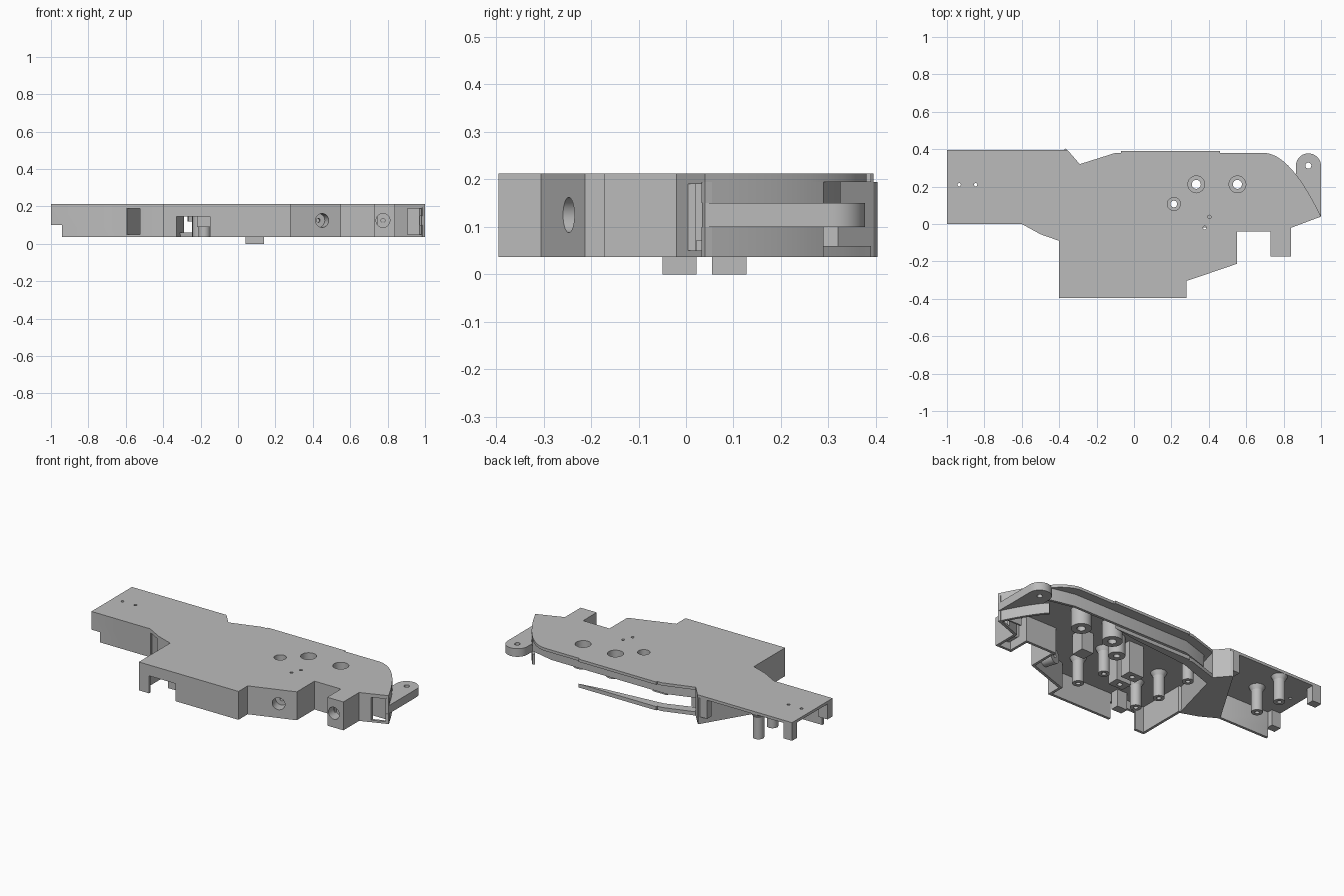
import bpy, bmesh, math
from mathutils import Vector, Matrix

cube = bpy.data.objects.get("Cube")
if cube:
    bpy.data.objects.remove(cube)

grey = bpy.data.materials.new("plain_grey")
grey.use_nodes = True
grey.diffuse_color = (0.5, 0.5, 0.5, 1)
grey.node_tree.nodes["Principled BSDF"].inputs["Base Color"].default_value = (0.5, 0.5, 0.5, 1)

BOTTOM, TOP = 0.037, 0.212
PLATE = 0.195          # underside of the top plate
WALL = 0.016
SLOT = (0.1, 0.15)     # open slot around the curved end


def finish(bm, name):
    bmesh.ops.recalc_face_normals(bm, faces=bm.faces)
    mesh = bpy.data.meshes.new(name)
    bm.to_mesh(mesh)
    bm.free()
    mesh.materials.append(grey)
    obj = bpy.data.objects.new(name, mesh)
    bpy.context.scene.collection.objects.link(obj)
    return obj


def prism(name, pts, z0, z1):
    bm = bmesh.new()
    face = bm.faces.new([bm.verts.new((x, y, z0)) for x, y in pts])
    ext = bmesh.ops.extrude_face_region(bm, geom=[face])
    verts = [g for g in ext["geom"] if isinstance(g, bmesh.types.BMVert)]
    bmesh.ops.translate(bm, verts=verts, vec=(0, 0, z1 - z0))
    return finish(bm, name)


def box(name, x0, x1, y0, y1, z0, z1):
    return prism(name, [(x0, y0), (x1, y0), (x1, y1), (x0, y1)], z0, z1)


def cylinder(name, centre, r, length, axis=(0, 0, 1), r2=None):
    bm = bmesh.new()
    rot = Vector(axis).to_track_quat("Z", "Y").to_matrix().to_4x4()
    bmesh.ops.create_cone(bm, cap_ends=True, segments=32, radius1=r, radius2=r2 or r,
                          depth=length, matrix=Matrix.Translation(centre) @ rot)
    return finish(bm, name)


def cut(obj, cutters):
    for c in cutters:
        mod = obj.modifiers.new("cut", "BOOLEAN")
        mod.operation, mod.solver, mod.object = "DIFFERENCE", "EXACT", c
    dg = bpy.context.evaluated_depsgraph_get()
    mesh = bpy.data.meshes.new_from_object(obj.evaluated_get(dg))
    obj.modifiers.clear()
    obj.data = mesh
    for c in cutters:
        bpy.data.objects.remove(c)
    return obj


def wall(name, pts, z0, z1, t=WALL):
    """Vertical wall along an open path, thickened to its left."""
    pts = [Vector(p) for p in pts]
    inner = []
    for i, p in enumerate(pts):
        dirs = []
        if i:
            dirs.append((p - pts[i - 1]).normalized())
        if i < len(pts) - 1:
            dirs.append((pts[i + 1] - p).normalized())
        norms = [Vector((-d.y, d.x)) for d in dirs]
        m = sum(norms, Vector((0, 0))).normalized()
        inner.append(p + m * t / max(m.dot(norms[0]), 0.3))
    return prism(name, pts + inner[::-1], z0, z1)


def tube(name, x, y, z0, z1, r, hole):
    post = cylinder(name, (x, y, (z0 + z1) / 2), r, z1 - z0)
    return cut(post, [cylinder("bore", (x, y, (z0 + z1) / 2), hole, z1 - z0 + 0.02)])


# Outline paths, running anticlockwise
front = [(-1, 0), (-.6, 0), (-.5, -.055), (-.4, -.09), (-.4, -.395), (.28, -.395), (.28, -.305),
         (.55, -.213), (.55, -.04), (.73, -.04), (.73, -.173), (.84, -.173), (.84, -.02), (1, .04)]
a, b, c = Vector((1, .04)), Vector((.84, .37)), Vector((.7, .38))
curve = [tuple(a * (1 - t) ** 2 + b * 2 * t * (1 - t) + c * t * t)
         for t in [i / 14 for i in range(15)]]
lip = [(.46, .38), (.46, .39), (-.07, .39), (-.07, .38), (-.1, .38), (-.29, .32)]
arm_back = [(-.355, .395), (-1, .395)]

# Top plate with counterbored and small holes
big_holes = [(.333, .212, .045, .024), (.553, .212, .045, .024), (.213, .107, .035, .018)]
small_holes = [(-.935, .21), (-.847, .21), (.403, .038), (.378, -.02)]
top_plate = prism("top_plate", front + curve[1:] + lip + arm_back, PLATE, TOP)
cut(top_plate, [cylinder("bore", (x, y, TOP), r, .1) for x, y, r, h in big_holes]
    + [cylinder("bore", (x, y, TOP), .009, .1) for x, y in small_holes])
for x, y, r, h in big_holes:
    tube("screw_sleeve", x, y, .15, PLATE, r + .012, r)
    tube("screw_seat", x, y, .08, .155, r + .012, h)

# Front wall with its openings
slant = Vector((.092, -.27, 0)).normalized()
front_wall = wall("front_wall", front, BOTTOM, PLATE)
cut(front_wall, [
    box("arm_end_cut", -1.1, -.94, -.1, .1, 0, .1),
    box("slant_window", -.595, -.525, -.1, .06, .05, .19),
    box("lower_notch", -.33, -.15, -.45, -.3, 0, .145),
    box("side_window", .905, .982, -.1, .1, .05, .19),
    cylinder("socket_hole", (.45, -.247, .125), .037, .1, slant),
    cylinder("corner_hole", (.775, -.173, .125), .037, .1, (0, 1, 0)),
])
# Recessed sockets behind the two round holes
for pos, axis in (((.45, -.247, .125), slant), ((.775, -.173, .125), Vector((0, -1, 0)))):
    mid = Vector(pos) - axis * .05
    ring = cylinder("socket", mid, .045, .07, axis)
    cut(ring, [cylinder("bore", mid + axis * .02, .037, .07, axis),
               cylinder("bore", mid, .011, .2, axis)])
box("notch_boss", -.22, -.15, -.37, -.32, .09, PLATE)
box("side_window_back", .86, .97, .06, .07, .05, PLATE)

# Curved end: upper and lower rims with a slot between
end_rim = [p for p in curve if p[1] < .31]
wall("upper_end_rim", end_rim, SLOT[1], PLATE)
wall("lower_end_rim", end_rim, BOTTOM, SLOT[0])

# Straight back: open below the plate, with a set-back wall and a low tapering sill
wall("inner_back_wall", [end_rim[-1], (.69, .325), (-.1, .325), (-.27, .27)], .12, PLATE)
prism("back_sill", lip[1:] + [(-.31, .25), (-.08, .33), (.3, .365)], BOTTOM, .06)

# Closed channel between the main body and the arm
wall("notch_wall", [lip[-1], arm_back[0]], BOTTOM, PLATE)
wall("body_partition", [(-.4, -.08), (-.29, .32)], BOTTOM, PLATE)
wall("arm_partition", [(-.59, .005), (-.355, .395)], BOTTOM, PLATE)
prism("channel_floor", [front[1], front[2], front[3], lip[-1], arm_back[0]], BOTTOM, .049)
box("notch_block", -.42, -.355, .35, .395, .08, PLATE)

# Mounting lug in the slot at the side
lug_pts = [(.865, .2), (.94, .1), (1, .04)]
lug_pts += [(.9325 + .0675 * math.cos(math.pi * i / 20), .31 + .0675 * math.sin(math.pi * i / 20))
            for i in range(21)]
lug = prism("side_lug", lug_pts, *SLOT)
cut(lug, [cylinder("bore", (.932, .312, .125), .016, .2)])

# Arm end blocks
for y in (.0, .345):
    box("arm_end_block", -1, -.94, y, y + .05, .1, PLATE)

# Screw posts under the plate
for x, y in ((.23, -.2), (.19, -.03), (-.18, -.2), (-.21, -.04), (-.215, .2), (-.72, .185), (-.74, .35)):
    tube("screw_post", x, y, BOTTOM, PLATE, .032, .013)
    cylinder("post_foot", (x, y, PLATE - .015), .03, .03, r2=.045)
box("clip_block", .34, .42, -.02, .06, .07, PLATE)

# Two feet projecting below the shell
for y in (-.05, .055):
    foot = box("bottom_foot", .04, .14, y, y + .072, 0, PLATE)
    cut(foot, [cylinder("bore", (.09, y + .036, 0), .015, .1)])

# Smooth the curved surfaces, keep edges sharp
bpy.ops.object.select_all(action="DESELECT")
for o in bpy.context.scene.objects:
    if o.type == "MESH":
        o.select_set(True)
        bpy.context.view_layer.objects.active = o
bpy.ops.object.shade_smooth_by_angle(angle=math.radians(30))
